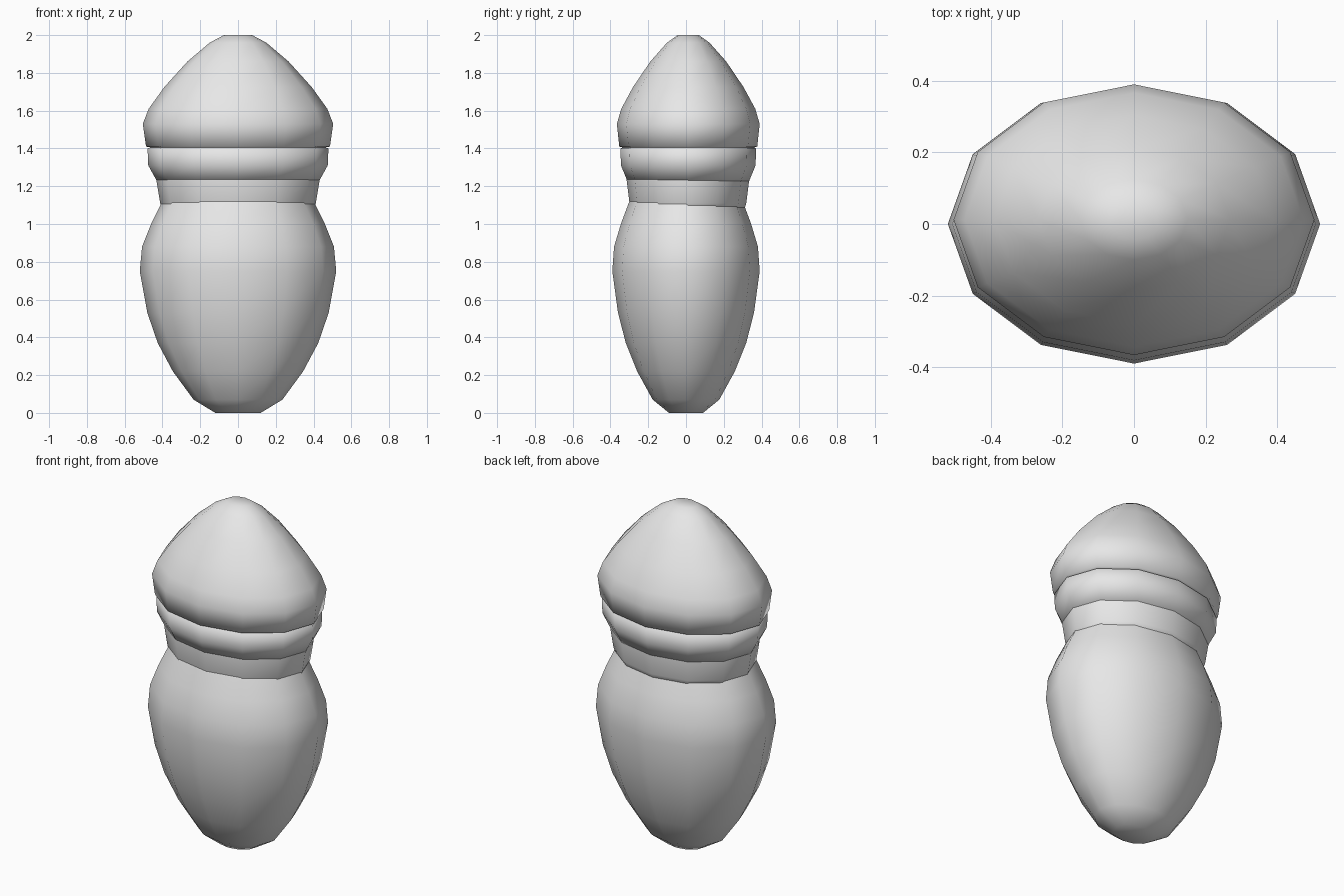
import bpy, bmesh, math

cube = bpy.data.objects.get("Cube")
if cube:
    bpy.data.objects.remove(cube)

SIDES = 12
DEPTH = 0.75  # depth of the oval section relative to its width

grey = bpy.data.materials.new("plain_grey")
grey.use_nodes = True
grey.diffuse_color = (0.8, 0.8, 0.8, 1)
grey.node_tree.nodes["Principled BSDF"].inputs["Base Color"].default_value = (0.8, 0.8, 0.8, 1)


def oval_lathe(name, profile, y_shift=0.0):
    """Closed oval solid from (radius, height) points, listed bottom to top."""
    bm = bmesh.new()
    rings = []
    for r, z in profile:
        angles = [2 * math.pi * i / SIDES for i in range(SIDES)]
        rings.append([bm.verts.new((r * math.cos(a), r * DEPTH * math.sin(a) + y_shift, z))
                      for a in angles])
    for low, high in zip(rings, rings[1:]):
        for i in range(SIDES):
            j = (i + 1) % SIDES
            bm.faces.new((low[i], low[j], high[j], high[i]))
    bm.faces.new(rings[0][::-1])
    bm.faces.new(rings[-1])
    for face in bm.faces:
        face.smooth = True
    mesh = bpy.data.meshes.new(name)
    bm.to_mesh(mesh)
    bm.free()
    mesh.materials.append(grey)
    obj = bpy.data.objects.new(name, mesh)
    bpy.context.collection.objects.link(obj)
    return obj


# Nut body, tucked into the neck at its top
oval_lathe("nut_body", [(0.12, 0), (0.235, 0.07), (0.345, 0.22), (0.425, 0.37),
                        (0.48, 0.53), (0.52, 0.75), (0.508, 0.88), (0.46, 1.0),
                        (0.405, 1.11), (0.37, 1.18)])

# Neck between nut and cap
oval_lathe("neck", [(0.39, 1.06), (0.412, 1.11), (0.432, 1.23), (0.43, 1.27)], 0.01)

# Raised band under the cap
oval_lathe("cap_band", [(0.43, 1.228), (0.475, 1.31), (0.479, 1.40), (0.40, 1.43)], 0.012)

# Pointed cap with an underside
oval_lathe("cap", [(0.43, 1.40), (0.487, 1.41), (0.504, 1.53), (0.473, 1.61), (0.39, 1.725),
                   (0.268, 1.86), (0.15, 1.96), (0.075, 2.0)], 0.012)
